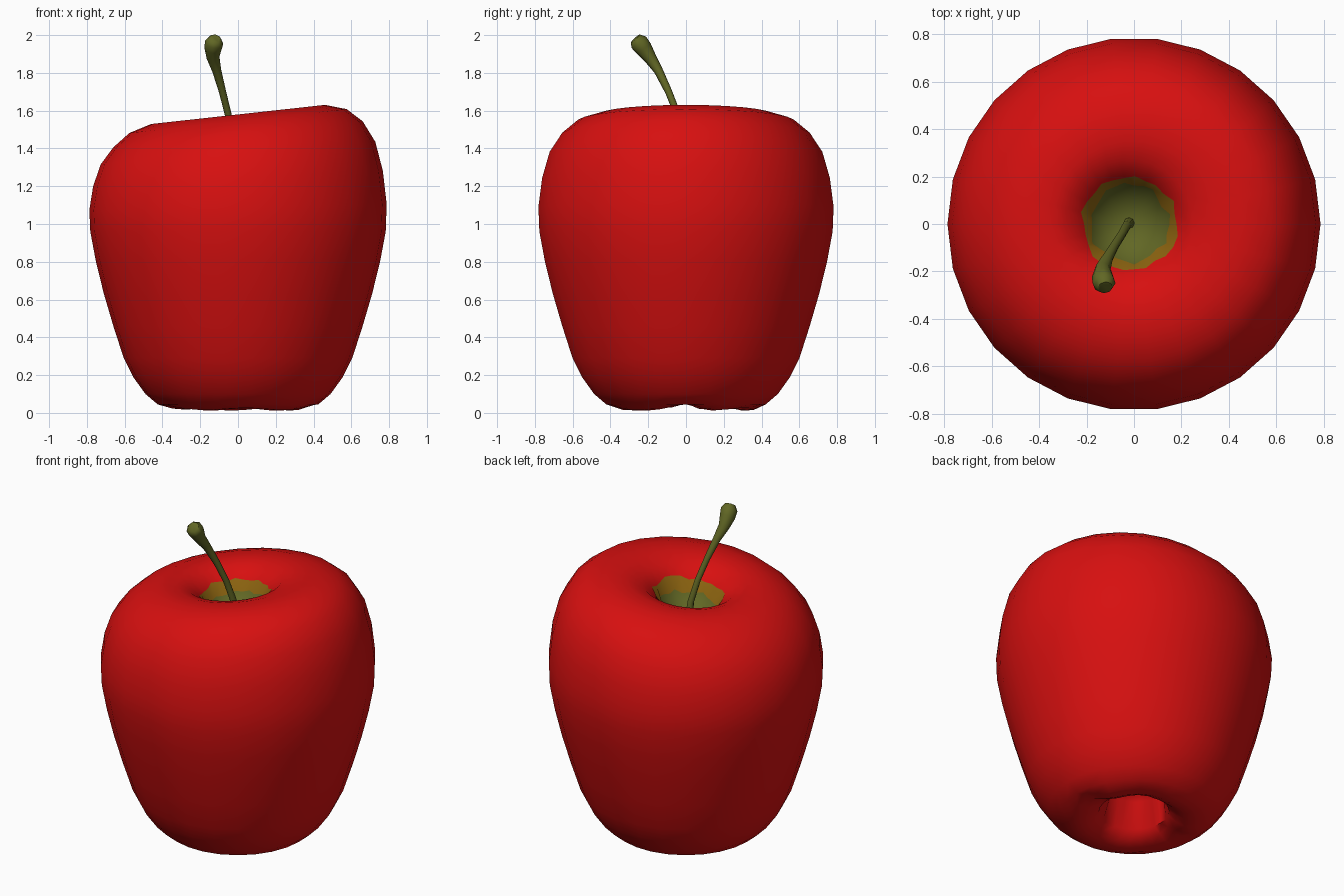
import bpy, bmesh, math, random
from mathutils import Vector

if "Cube" in bpy.data.objects:
    bpy.data.objects.remove(bpy.data.objects["Cube"])

random.seed(4)
SIDES = 26


def material(name, rgb):
    m = bpy.data.materials.new(name)
    m.diffuse_color = (*rgb, 1)
    m.use_nodes = True
    m.node_tree.nodes["Principled BSDF"].inputs["Base Color"].default_value = m.diffuse_color
    return m


red = material("apple red", (0.68, 0.005, 0.005))
olive = material("olive green", (0.12, 0.135, 0.018))
ochre = material("ochre", (0.26, 0.125, 0.005))


def build(name, rings, mats, rule=lambda i: 0, angle=50):
    """Skin a list of vertex rings, capping both ends."""
    bm = bmesh.new()
    loops = [[bm.verts.new(p) for p in ring] for ring in rings]
    n = len(rings[0])
    for i in range(len(loops) - 1):
        a, b = loops[i], loops[i + 1]
        for j in range(n):
            k = (j + 1) % n
            f = bm.faces.new((a[j], a[k], b[k], b[j]))
            f.material_index = rule(i)
    bm.faces.new(loops[0][::-1]).material_index = rule(0)
    bm.faces.new(loops[-1]).material_index = rule(len(loops) - 2)
    bmesh.ops.recalc_face_normals(bm, faces=bm.faces)
    me = bpy.data.meshes.new(name)
    bm.to_mesh(me)
    bm.free()
    for m in mats:
        me.materials.append(m)
    ob = bpy.data.objects.new(name, me)
    bpy.context.collection.objects.link(ob)
    bpy.context.view_layer.objects.active = ob
    ob.select_set(True)
    bpy.ops.object.shade_smooth_by_angle(angle=math.radians(angle))
    ob.select_set(False)
    return ob


# Apple body: profile from the pit underneath, round the outside, into the stem hollow
profile = [
    (0.09, 0.30), (0.17, 0.24), (0.20, 0.08), (0.25, 0.035), (0.30, 0.012),
    (0.36, 0.015), (0.425, 0.045), (0.49, 0.10), (0.555, 0.19), (0.605, 0.29),
    (0.66, 0.46), (0.71, 0.63), (0.752, 0.80), (0.782, 0.96), (0.787, 1.09),
    (0.767, 1.24), (0.727, 1.375), (0.66, 1.475), (0.575, 1.545), (0.46, 1.58),
    (0.35, 1.58), (0.27, 1.555), (0.20, 1.50), (0.165, 1.43), (0.10, 1.36),
    (0.03, 1.34)]
OUTER, INNER = 22, 23          # ragged borders of the ochre band

rings = []
for i, (r, z) in enumerate(profile):
    ring = []
    for j in range(SIDES):
        a = 2 * math.pi * (j + 0.0) / SIDES
        rr, zz = r, z
        if i in (OUTER, INNER):
            d = random.uniform(-0.012, 0.012)
            rr += d
            zz += d * 0.9
        if i < 2:                                        # crumpled pit
            rr += random.uniform(-0.02, 0.02)
        if 3 <= i <= 5:                                  # grooves between the feet
            zz += 0.035 * math.exp(-(math.sin(a) / 0.2) ** 2)
            zz += 0.006 * (1 + math.cos(5 * a + 1))
        x, y = rr * math.cos(a), rr * math.sin(a)
        if i >= 21:
            x -= 0.02
        tilt = min(1, max(0, (z - 1.0) / 0.5))           # shoulder leans up to the right
        ring.append((x, y, zz + 0.11 * x * tilt))
    rings.append(ring)

build("apple_body", rings, (red, ochre, olive),
      lambda i: 0 if i < OUTER else (1 if i < INNER else 2))

# Stem: bent tapering tube with a swollen end
path = [
    ((-0.02, 0.005, 1.32), 0.024), ((-0.03, -0.005, 1.45), 0.019),
    ((-0.052, -0.045, 1.58), 0.018), ((-0.082, -0.092, 1.70), 0.019),
    ((-0.112, -0.145, 1.81), 0.024), ((-0.132, -0.19, 1.88), 0.034),
    ((-0.132, -0.225, 1.93), 0.046), ((-0.126, -0.25, 1.962), 0.049),
    ((-0.122, -0.268, 1.982), 0.032)]
pts = [Vector(p) for p, _ in path]
tube = []
for i, (p, r) in enumerate(path):
    t = (pts[min(i + 1, len(pts) - 1)] - pts[max(i - 1, 0)]).normalized()
    u = t.cross(Vector((0, 1, 0))).normalized()
    v = t.cross(u)
    tube.append([pts[i] + r * (math.cos(k * math.pi / 4) * u + math.sin(k * math.pi / 4) * v)
                 for k in range(8)])
build("stem", tube, (olive,), angle=60)
